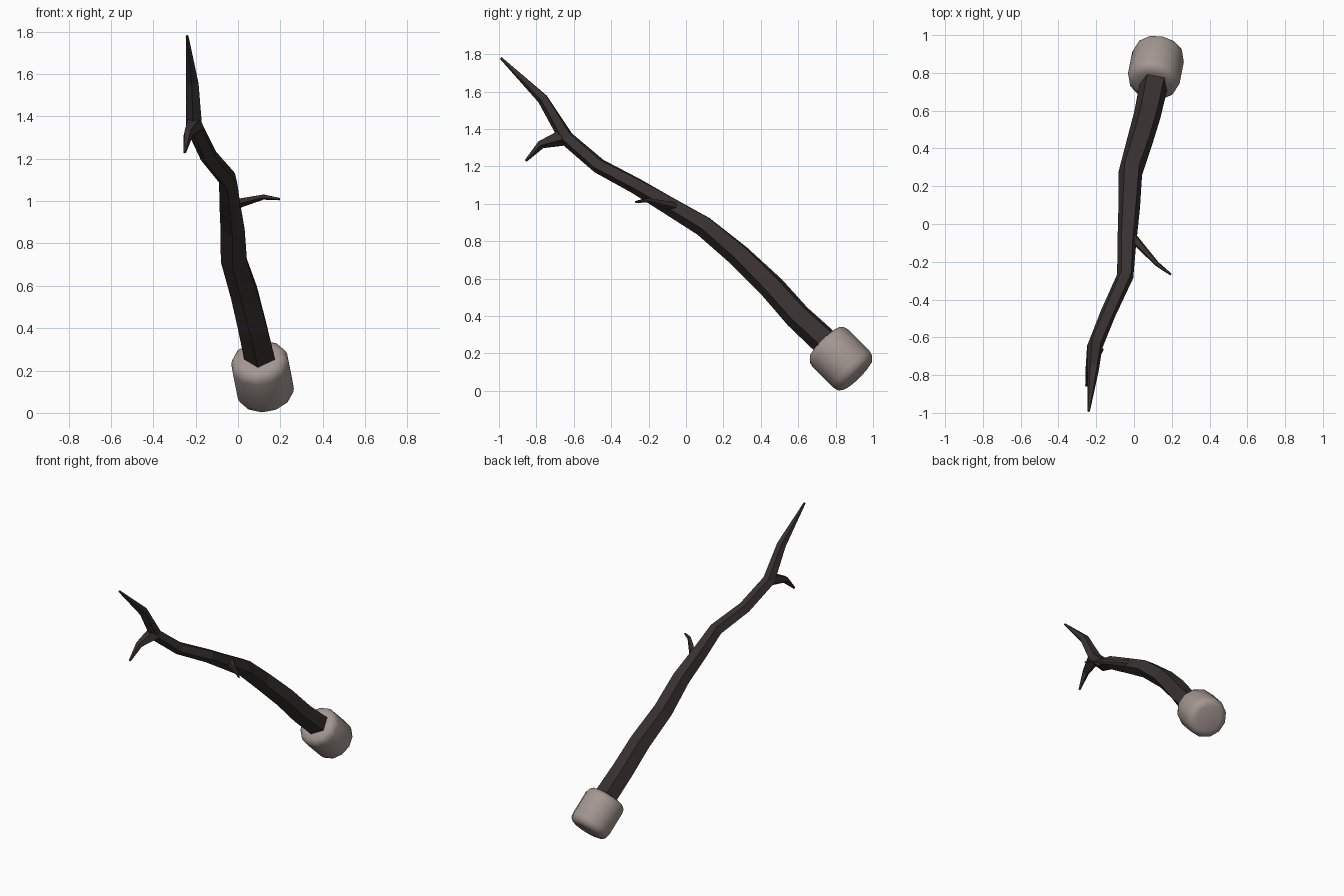
import bpy, bmesh, math
from mathutils import Vector

if "Cube" in bpy.data.objects:
    bpy.data.objects.remove(bpy.data.objects["Cube"])


def material(name, rgb):
    m = bpy.data.materials.new(name)
    m.diffuse_color = (*rgb, 1)
    m.use_nodes = True
    m.node_tree.nodes["Principled BSDF"].inputs["Base Color"].default_value = m.diffuse_color
    return m


BARK = material("dark bark", (0.042, 0.031, 0.031))
STONE = material("warm grey", (0.37, 0.31, 0.285))


def finish(name, bm, mat):
    bmesh.ops.recalc_face_normals(bm, faces=bm.faces)
    me = bpy.data.meshes.new(name)
    bm.to_mesh(me)
    bm.free()
    me.materials.append(mat)
    ob = bpy.data.objects.new(name, me)
    bpy.context.collection.objects.link(ob)
    return ob


def limb(name, path, sides=5):
    """Faceted tapering limb through (x, y, z, radius) points, one corner down."""
    pts = [Vector(p[:3]) for p in path]
    bm = bmesh.new()
    rings = []
    for i, p in enumerate(pts):
        t = Vector()
        if i > 0:
            t += (p - pts[i - 1]).normalized()
        if i < len(pts) - 1:
            t += (pts[i + 1] - p).normalized()
        t.normalize()
        side = t.cross(Vector((0, 0, 1))).normalized()
        up = side.cross(t)
        ring = []
        for k in range(sides):
            a = -math.pi / 2 + 2 * math.pi * k / sides
            ring.append(bm.verts.new(p + path[i][3] * (math.cos(a) * side + math.sin(a) * up)))
        rings.append(ring)
    for a, b in zip(rings, rings[1:]):
        for k in range(sides):
            n = (k + 1) % sides
            bm.faces.new((a[k], a[n], b[n], b[k]))
    bm.faces.new(rings[0])
    bm.faces.new(rings[-1])
    return finish(name, bm, BARK)


# Main crooked stick
limb("branch", [
    (0.118, 0.80, 0.215, 0.080), (0.075, 0.596, 0.403, 0.075),
    (0.037, 0.460, 0.556, 0.072), (-0.017, 0.283, 0.728, 0.066),
    (-0.025, 0.096, 0.884, 0.060), (-0.038, -0.10, 1.00, 0.052),
    (-0.045, -0.270, 1.100, 0.046), (-0.135, -0.468, 1.205, 0.043),
    (-0.205, -0.640, 1.353, 0.042), (-0.215, -0.765, 1.562, 0.031),
    (-0.240, -0.990, 1.780, 0.007)])

# Two small side shoots
limb("middle_twig", [(-0.03, -0.045, 0.982, 0.027), (0.12, -0.21, 1.02, 0.013),
                     (0.196, -0.268, 1.010, 0.006)])
limb("upper_twig", [(-0.205, -0.655, 1.358, 0.048), (-0.235, -0.775, 1.318, 0.024),
                    (-0.252, -0.857, 1.230, 0.007)])

# Rounded pommel at the lower end
bm = bmesh.new()
bmesh.ops.create_cone(bm, cap_ends=True, segments=12, radius1=0.139, radius2=0.139, depth=0.264)
rims = [e for e in bm.edges if abs(e.verts[0].co.z - e.verts[1].co.z) < 1e-4]
bmesh.ops.bevel(bm, geom=rims, offset=0.05, segments=3, profile=0.5, affect='EDGES')
for f in bm.faces:
    f.smooth = True
pommel = finish("pommel", bm, STONE)
axis = Vector((-0.14, -0.7, 0.7))
pommel.location = (0.116, 0.828, 0.172)
pommel.rotation_euler = axis.to_track_quat('Z', 'Y').to_euler()
